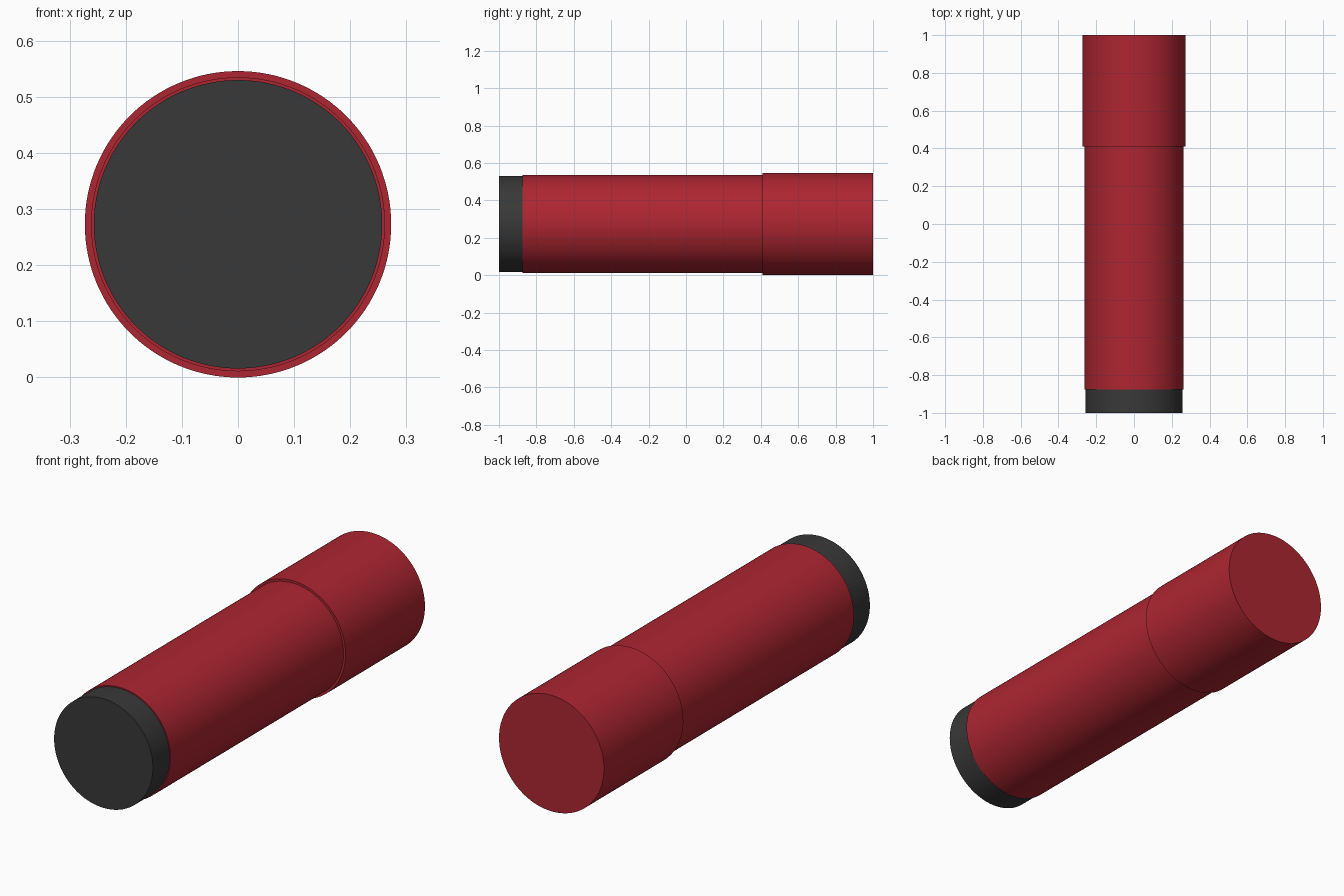
import bpy
import math

if "Cube" in bpy.data.objects:
    bpy.data.objects.remove(bpy.data.objects["Cube"], do_unlink=True)

AXIS_HEIGHT = 0.273


def make_material(name, colour):
    mat = bpy.data.materials.new(name)
    mat.use_nodes = True
    mat.diffuse_color = colour
    mat.node_tree.nodes["Principled BSDF"].inputs["Base Color"].default_value = colour
    return mat


def make_cylinder(name, radius, y_start, y_end, mat):
    """Closed cylinder lying along y."""
    bpy.ops.mesh.primitive_cylinder_add(
        vertices=128, radius=radius, depth=y_end - y_start,
        location=(0, (y_start + y_end) / 2, AXIS_HEIGHT),
        rotation=(math.pi / 2, 0, 0))
    obj = bpy.context.object
    obj.name = name
    obj.data.materials.append(mat)
    bpy.ops.object.shade_smooth_by_angle(angle=math.radians(30))
    return obj


red = make_material("deep red", (0.42, 0.019, 0.031, 1))
charcoal = make_material("charcoal", (0.04, 0.04, 0.04, 1))

# Dark plug at the front, main tube, and wider cap at the back
make_cylinder("end_plug", 0.257, -1.0, -0.875, charcoal)
make_cylinder("tube_body", 0.262, -0.875, 0.41, red)
make_cylinder("cap", 0.273, 0.41, 1.0, red)
